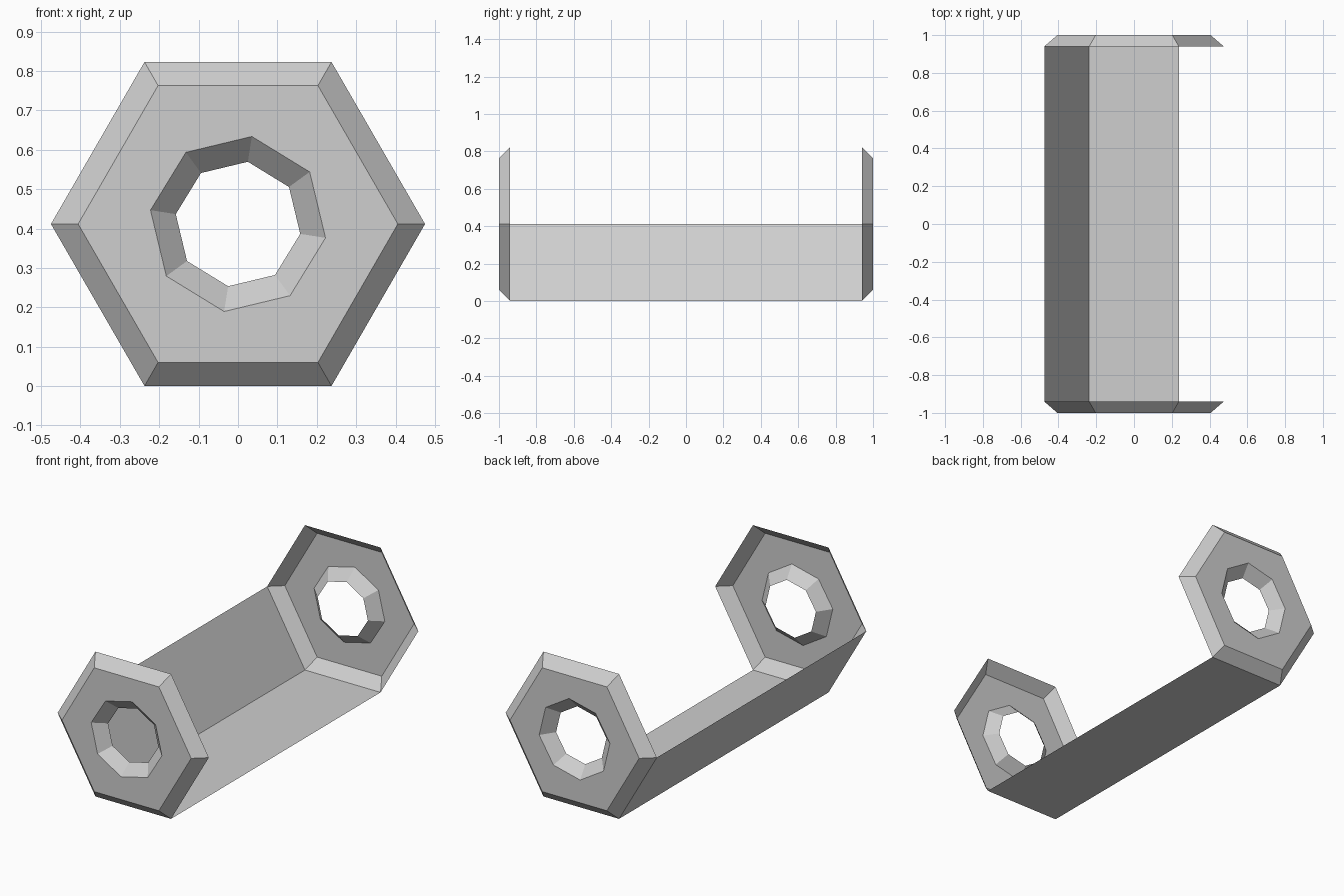
import bpy, bmesh, math
from mathutils import Vector

if "Cube" in bpy.data.objects:
    bpy.data.objects.remove(bpy.data.objects["Cube"])

CZ = 0.4115          # height of the tube axis
R_HEX = 0.475        # tube radius
Y_WALL, Y_END = 0.94, 1.0

grey = bpy.data.materials.new("plain grey")
grey.diffuse_color = (0.62, 0.62, 0.62, 1)
grey.use_nodes = True
grey.node_tree.nodes["Principled BSDF"].inputs["Base Color"].default_value = grey.diffuse_color


def ring(bm, sides, radius, y, phase=0.0):
    """Closed loop of vertices around the y axis."""
    verts = []
    for i in range(sides):
        a = math.radians(phase) + 2 * math.pi * i / sides
        verts.append(bm.verts.new((radius * math.cos(a), y, CZ + radius * math.sin(a))))
    return verts


def face(bm, verts, direction):
    """Face turned towards the given direction."""
    f = bm.faces.new(verts)
    f.normal_update()
    if f.normal.dot(direction) < 0:
        f.normal_flip()
    return f


def bridge(bm, a, b, sign):
    """Quads between two rings, facing away from (1) or towards (-1) the axis."""
    for i in range(len(a)):
        j = (i + 1) % len(a)
        mid = (a[i].co + a[j].co) / 2
        face(bm, [a[i], a[j], b[j], b[i]], Vector((mid.x, 0, mid.z - CZ)) * sign)


def finish(bm, name):
    me = bpy.data.meshes.new(name)
    bm.to_mesh(me)
    bm.free()
    me.materials.append(grey)
    ob = bpy.data.objects.new(name, me)
    bpy.context.scene.collection.objects.link(ob)


# End plates: dished hexagon with a tapered eight-sided hole
def end_plate(name, s):
    bm = bmesh.new()
    rim = ring(bm, 6, R_HEX, s * Y_WALL)
    edge = ring(bm, 6, 0.406, s * Y_END)
    hole = ring(bm, 8, 0.225, s * Y_END, 81)
    throat = ring(bm, 8, 0.16, s * Y_WALL, 81)
    bridge(bm, rim, edge, 1)
    bridge(bm, hole, throat, -1)
    # flat face between the hexagon and the hole: two halves split at the side corners
    e, h = edge, hole
    # hole corners sit at 81 + 45 i degrees; i = 2 is near 171, i = 6 is near 351
    face(bm, [e[0], e[1], e[2], e[3], h[2], h[1], h[0], h[7], h[6]], Vector((0, s, 0)))
    face(bm, [e[3], e[4], e[5], e[0], h[6], h[5], h[4], h[3], h[2]], Vector((0, s, 0)))
    finish(bm, name)


end_plate("front_end_plate", -1)
end_plate("back_end_plate", 1)

# Tube walls: only the lower left side and the floor remain
bm = bmesh.new()
front = ring(bm, 6, R_HEX, -Y_WALL)
back = ring(bm, 6, R_HEX, Y_WALL)
for i in (3, 4):
    mid = (front[i].co + front[i + 1].co) / 2
    face(bm, [front[i], front[i + 1], back[i + 1], back[i]], Vector((mid.x, 0, mid.z - CZ)))
for v in front + back:
    if not v.link_faces:
        bm.verts.remove(v)
finish(bm, "tube_walls")
